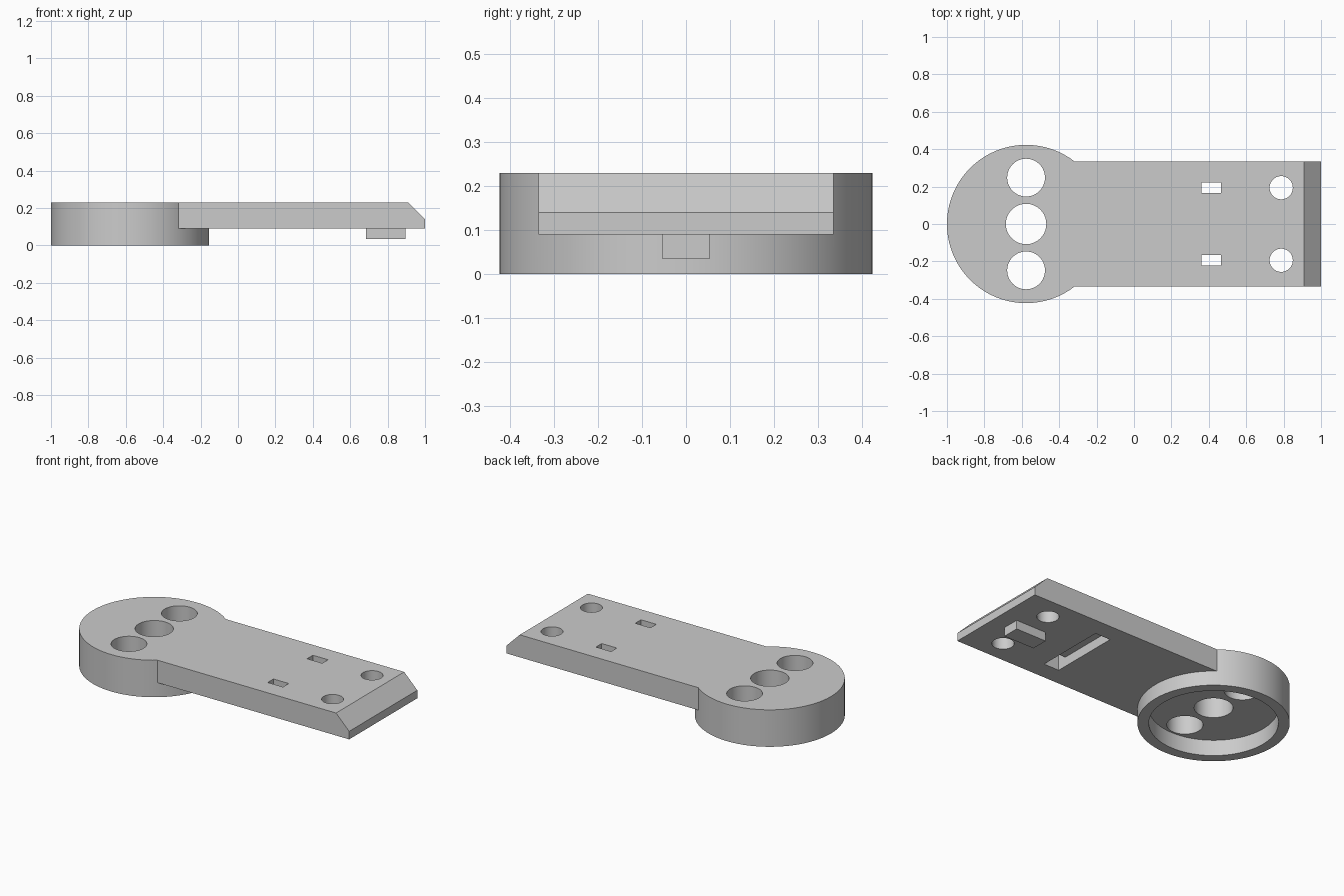
import bpy
import bmesh
from math import radians

cube = bpy.data.objects.get("Cube")
if cube:
    bpy.data.objects.remove(cube, do_unlink=True)

TOP, UNDER = 0.23, 0.09
HUB_X, HUB_R = -0.577, 0.423

grey = bpy.data.materials.new("plain grey")
grey.use_nodes = True
grey.diffuse_color = (0.6, 0.6, 0.6, 1)
grey.node_tree.nodes["Principled BSDF"].inputs["Base Color"].default_value = (0.6, 0.6, 0.6, 1)


def link(name, bm):
    bmesh.ops.recalc_face_normals(bm, faces=bm.faces)
    mesh = bpy.data.meshes.new(name)
    bm.to_mesh(mesh)
    bm.free()
    mesh.materials.append(grey)
    obj = bpy.data.objects.new(name, mesh)
    bpy.context.collection.objects.link(obj)
    return obj


def prism(name, profile, y0, y1):
    """Extrude an x-z profile along y."""
    bm = bmesh.new()
    face = bm.faces.new([bm.verts.new((x, y0, z)) for x, z in profile])
    side = bmesh.ops.extrude_face_region(bm, geom=[face])["geom"]
    verts = [v for v in side if isinstance(v, bmesh.types.BMVert)]
    bmesh.ops.translate(bm, verts=verts, vec=(0, y1 - y0, 0))
    return link(name, bm)


def box(name, x0, x1, y0, y1, z0, z1):
    return prism(name, [(x0, z0), (x1, z0), (x1, z1), (x0, z1)], y0, y1)


def cylinder(name, x, y, r, z0, z1, sides=64):
    bm = bmesh.new()
    bmesh.ops.create_cone(bm, cap_ends=True, segments=sides, radius1=r, radius2=r, depth=z1 - z0)
    bmesh.ops.translate(bm, verts=bm.verts, vec=(x, y, (z0 + z1) / 2))
    return link(name, bm)


def combine(target, tool, operation):
    """Apply a boolean and discard the tool."""
    tool.hide_render = True
    mod = target.modifiers.new("combine", 'BOOLEAN')
    mod.operation, mod.solver, mod.object = operation, 'EXACT', tool
    bpy.context.view_layer.objects.active = target
    bpy.ops.object.modifier_apply(modifier=mod.name)
    bpy.data.objects.remove(tool, do_unlink=True)


# Round hub joined to the arm with its chamfered end
body = cylinder("hub_and_arm", HUB_X, 0, HUB_R, 0, TOP, 128)
arm = prism("arm", [(HUB_X, UNDER), (1, UNDER), (1, 0.14), (0.91, TOP), (HUB_X, TOP)], -0.335, 0.335)
combine(body, arm, 'UNION')

# Locating tab under the arm
combine(body, box("tab", 0.685, 0.895, -0.053, 0.053, 0.035, 0.12), 'UNION')

# Recess under the hub
combine(body, cylinder("recess", HUB_X, 0, 0.36, -0.1, 0.098, 128), 'DIFFERENCE')

# Strap groove under the arm
combine(body, box("groove", 0.36, 0.465, -0.222, 0.222, 0, UNDER + 0.058), 'DIFFERENCE')

# Holes through the hub and arm
combine(body, cylinder("hub_hole", HUB_X, 0, 0.108, -0.1, 0.4), 'DIFFERENCE')
for s in (-1, 1):
    combine(body, cylinder("side_hole", HUB_X, s * 0.248, 0.101, -0.1, 0.4), 'DIFFERENCE')
    combine(body, cylinder("screw_hole", 0.787, s * 0.194, 0.062, -0.1, 0.4), 'DIFFERENCE')
    y0, y1 = sorted((s * 0.165, s * 0.222))
    combine(body, box("strap_slot", 0.36, 0.465, y0, y1, 0.12, 0.4), 'DIFFERENCE')

bpy.ops.object.select_all(action='DESELECT')
body.select_set(True)
bpy.context.view_layer.objects.active = body
bpy.ops.object.shade_smooth_by_angle(angle=radians(30))
